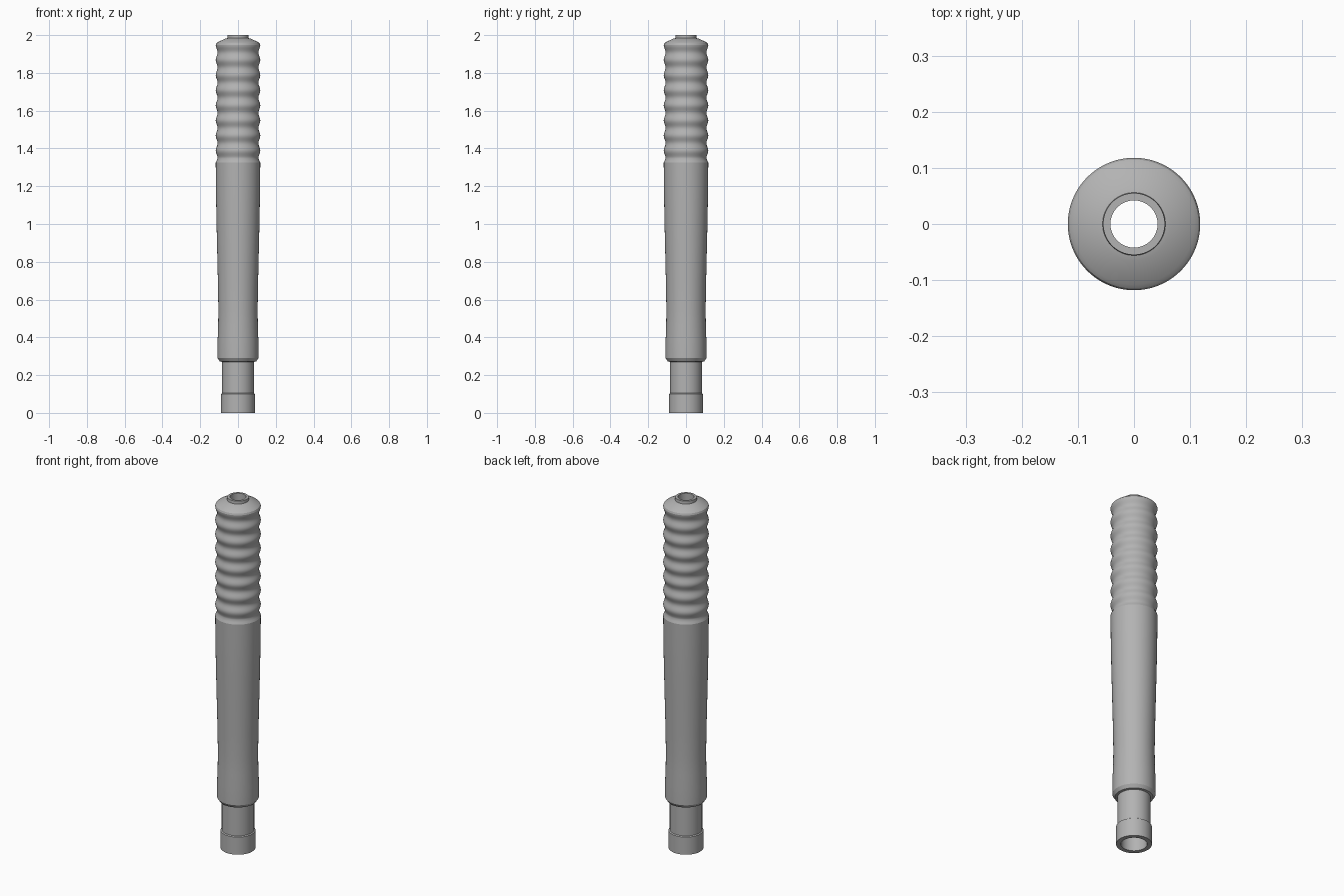
import bpy, bmesh, math

cube = bpy.data.objects.get("Cube")
if cube:
    bpy.data.objects.remove(cube, do_unlink=True)

grey = bpy.data.materials.new("mid grey")
grey.use_nodes = True
colour = (0.45, 0.45, 0.45, 1)
grey.diffuse_color = colour
grey.node_tree.nodes["Principled BSDF"].inputs["Base Color"].default_value = colour

SEGMENTS = 72


def lathe(name, profile):
    """Revolve (radius, height) points, listed bottom to top on outer walls."""
    bm = bmesh.new()
    rings = []
    for r, z in profile:
        ring = []
        for i in range(SEGMENTS):
            a = math.tau * i / SEGMENTS
            ring.append(bm.verts.new((r * math.cos(a), r * math.sin(a), z)))
        rings.append(ring)
    for low, high in zip(rings, rings[1:]):
        for i in range(SEGMENTS):
            j = (i + 1) % SEGMENTS
            bm.faces.new((low[i], low[j], high[j], high[i]))
    mesh = bpy.data.meshes.new(name)
    bm.to_mesh(mesh)
    bm.free()
    mesh.materials.append(grey)
    ob = bpy.data.objects.new(name, mesh)
    bpy.context.collection.objects.link(ob)
    bpy.ops.object.select_all(action="DESELECT")
    ob.select_set(True)
    bpy.context.view_layer.objects.active = ob
    bpy.ops.object.shade_smooth_by_angle(angle=math.radians(30))
    return ob


# Bottom collar and the thinner spigot above it
lathe("end_collar", [(0.066, 0), (0.09, 0), (0.09, 0.10), (0.084, 0.104)])
lathe("spigot", [(0.084, 0.104), (0.084, 0.27)])

# Long sleeve: chamfered foot, slight waist, gentle flare to the grip
lathe("sleeve", [(0.084, 0.27), (0.096, 0.272), (0.108, 0.29), (0.108, 0.38),
                 (0.105, 0.46), (0.104, 0.55), (0.106, 0.68), (0.11, 0.85),
                 (0.114, 1.02), (0.117, 1.2), (0.118, 1.325)])

# Ribbed grip: rounded ridges, ending at the top ridge
PITCH, RIBS, STEPS = 0.08, 8, 12
TOP_RIDGE = 1.948
groove = TOP_RIDGE - (RIBS - 0.5) * PITCH
ribs = [(0.118, 1.325), (0.113, 1.336)]
count = int((RIBS - 0.5) * STEPS)
for k in range(count + 1):
    phase = math.tau * k / STEPS
    ribs.append((0.113 - 0.005 * math.cos(phase), groove + PITCH * k / STEPS))
lathe("ribbed_grip", ribs)

# Domed shoulder and small neck rim
lathe("shoulder", [(0.118, TOP_RIDGE), (0.115, 1.957), (0.108, 1.963),
                   (0.065, 1.982), (0.056, 1.984)])
lathe("neck_rim", [(0.056, 1.984), (0.055, 2.0), (0.042, 2.0)])

# Through bore, stepping in below the neck
lathe("bore", [(0.042, 2.0), (0.042, 1.93), (0.066, 1.90), (0.066, 0)])
